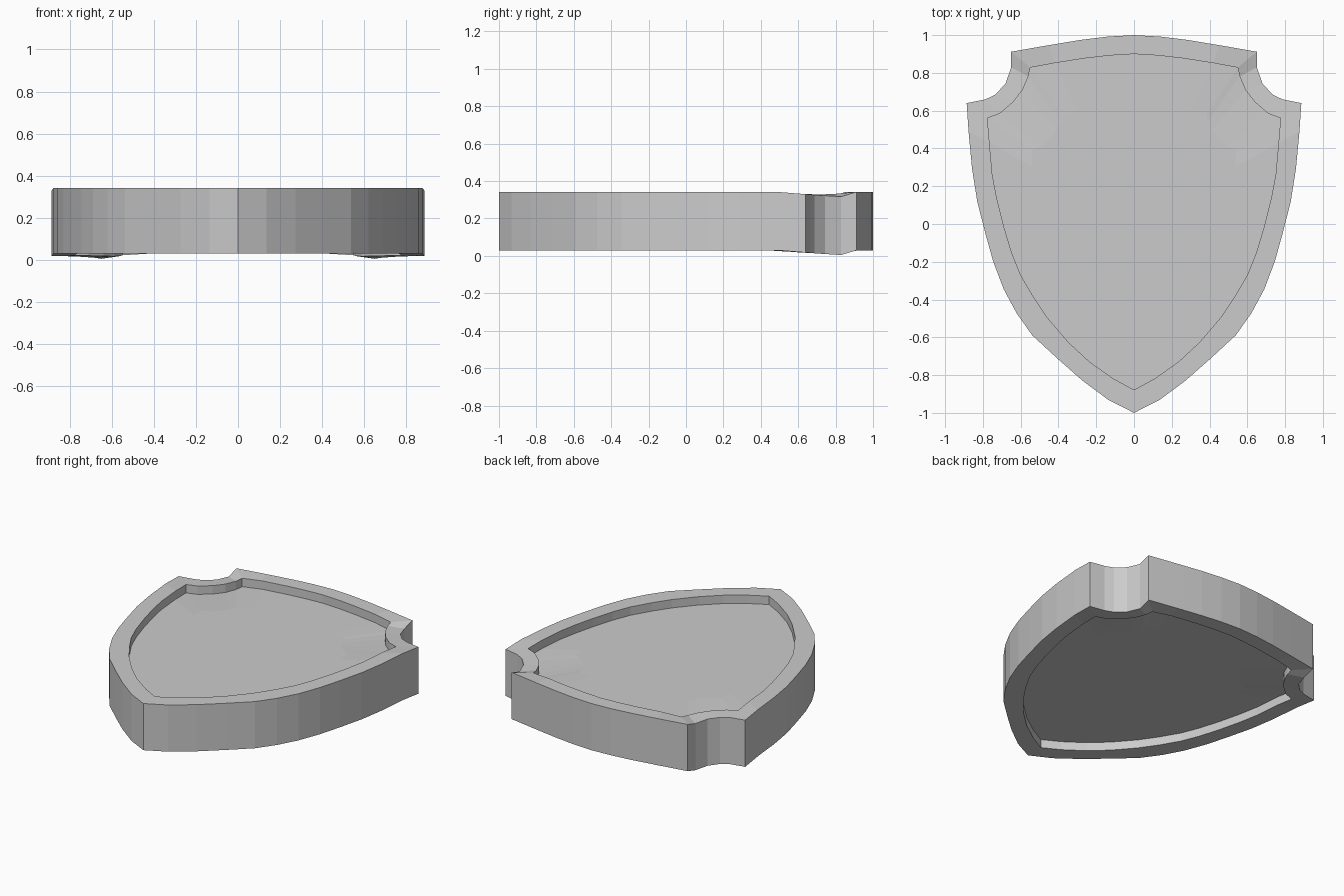
import bpy, bmesh

if "Cube" in bpy.data.objects:
    bpy.data.objects.remove(bpy.data.objects["Cube"])

# Right half of the outlines, top point to bottom point: x, y, downward sag
OUTER = [(0, 1, 0), (.14, .992, 0), (.28, .975, 0), (.45, .947, 0), (.65, .912, 0),
         (.65, .83, .025), (.68, .744, .02), (.733, .686, .016), (.786, .66, .013), (.886, .64, .012),
         (.876, .49, 0), (.857, .29, 0), (.83, .12, 0), (.787, -.05, 0), (.745, -.2, 0),
         (.69, -.345, 0), (.62, -.475, 0), (.538, -.59, 0), (.406, -.712, 0),
         (.274, -.828, 0), (.135, -.932, 0), (0, -1, 0)]
INNER = [(0, .9, 0), (.13, .892, 0), (.26, .877, 0), (.42, .852, 0), (.549, .828, .008),
         (.56, .78, .012), (.59, .71, .013), (.64, .645, .012), (.71, .585, .01), (.776, .56, .008),
         (.765, .43, 0), (.75, .26, 0), (.725, .13, 0), (.69, -.01, 0), (.648, -.15, 0),
         (.60, -.27, 0), (.53, -.39, 0), (.455, -.5, 0), (.345, -.628, 0),
         (.235, -.73, 0), (.11, -.818, 0), (0, -.878, 0)]
# Flat middle of the panel
CORE = [(x * .7, y * .7, 0) for x, y, s in INNER]

TOP, BOTTOM, RECESS = .342, .03, .056


def add_loop(bm, half, z):
    """Mirror a half outline into a closed ring of vertices."""
    full = half + [(-x, y, s) for x, y, s in half[-2:0:-1]]
    return [bm.verts.new((x, y, z - s)) for x, y, s in full]


bm = bmesh.new()
# Front panel, recess wall, rim, outer wall, then the same on the back
loops = [add_loop(bm, half, z) for half, z in (
    (CORE, TOP - RECESS), (INNER, TOP - RECESS), (INNER, TOP), (OUTER, TOP),
    (OUTER, BOTTOM), (INNER, BOTTOM), (INNER, BOTTOM + RECESS), (CORE, BOTTOM + RECESS))]
for a, b in zip(loops, loops[1:]):
    n = len(a)
    for i in range(n):
        j = (i + 1) % n
        bm.faces.new((a[i], a[j], b[j], b[i]))
bm.faces.new(loops[0])
bm.faces.new(loops[-1])
bmesh.ops.recalc_face_normals(bm, faces=bm.faces)

# Shield
mesh = bpy.data.meshes.new("shield")
bm.to_mesh(mesh)
bm.free()
shield = bpy.data.objects.new("shield", mesh)
bpy.context.collection.objects.link(shield)
